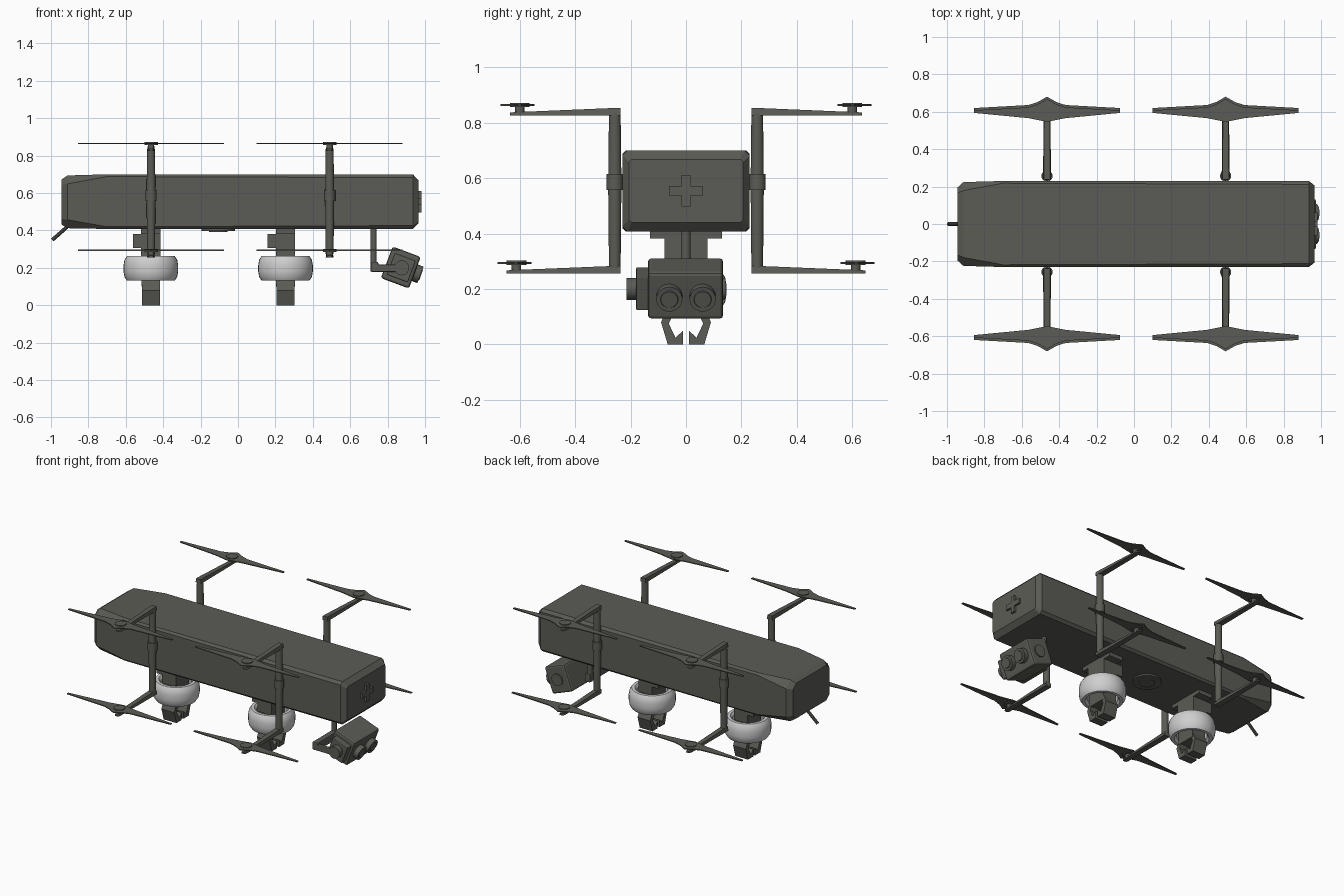
import bpy, bmesh, math
from mathutils import Matrix, Vector

if "Cube" in bpy.data.objects:
    bpy.data.objects.remove(bpy.data.objects["Cube"])


def material(name, rgb):
    m = bpy.data.materials.new(name)
    m.diffuse_color = (*rgb, 1)
    m.use_nodes = True
    m.node_tree.nodes["Principled BSDF"].inputs["Base Color"].default_value = m.diffuse_color
    return m


DARK = material("dark olive grey", (0.105, 0.105, 0.092))
LIGHT = material("light grey", (0.62, 0.62, 0.62))


def finish(name, bm, mat=DARK, smooth=False, bevel=0):
    bmesh.ops.recalc_face_normals(bm, faces=bm.faces)
    me = bpy.data.meshes.new(name)
    bm.to_mesh(me)
    bm.free()
    me.materials.append(mat)
    ob = bpy.data.objects.new(name, me)
    bpy.context.collection.objects.link(ob)
    if bevel:
        mod = ob.modifiers.new("bevel", 'BEVEL')
        mod.width, mod.segments = bevel, 2
    if smooth:
        bpy.context.view_layer.objects.active = ob
        ob.select_set(True)
        bpy.ops.object.shade_smooth_by_angle(angle=math.radians(35))
        ob.select_set(False)
    return ob


def box(name, lo, hi, bevel=0, matrix=Matrix()):
    lo, hi = Vector(lo), Vector(hi)
    bm = bmesh.new()
    bmesh.ops.create_cube(bm, size=1)
    for v in bm.verts:
        v.co = (lo + hi) / 2 + Vector(a * b for a, b in zip(v.co, hi - lo))
    bm.transform(matrix)
    return finish(name, bm, bevel=bevel)


def rod(name, a, b, r1, r2=None, sides=20, matrix=Matrix()):
    a, b = Vector(a), Vector(b)
    bm = bmesh.new()
    bmesh.ops.create_cone(bm, cap_ends=True, segments=sides, radius1=r1,
                          radius2=r1 if r2 is None else r2, depth=(b - a).length)
    turn = (b - a).to_track_quat('Z', 'Y').to_matrix().to_4x4()
    bm.transform(matrix @ Matrix.Translation((a + b) / 2) @ turn)
    return finish(name, bm, smooth=True)


def loft(name, rings, closed=False, mat=DARK, smooth=False):
    """Skin a list of equal-length point rings."""
    bm = bmesh.new()
    rows = [[bm.verts.new(p) for p in ring] for ring in rings]
    n = len(rows[0])
    pairs = list(zip(rows, rows[1:])) + ([(rows[-1], rows[0])] if closed else [])
    for r, s in pairs:
        for i in range(n):
            bm.faces.new((r[i], r[(i + 1) % n], s[(i + 1) % n], s[i]))
    if not closed:
        bm.faces.new(rows[0])
        bm.faces.new(rows[-1])
    return finish(name, bm, mat, smooth)


# Fuselage: chamfered box sections along x (x, half width, bottom, top, chamfer)
def section(x, w, z0, z1, c):
    return [(x, w, z0 + c), (x, w, z1 - c), (x, w - c, z1), (x, c - w, z1),
            (x, -w, z1 - c), (x, -w, z0 + c), (x, c - w, z0), (x, w - c, z0)]


loft("fuselage", [section(-0.944, 0.195, 0.432, 0.672, 0.03),
                  section(-0.912, 0.224, 0.412, 0.694, 0.045),
                  section(-0.70, 0.230, 0.408, 0.70, 0.012),
                  section(0.935, 0.230, 0.408, 0.70, 0.018),
                  section(0.966, 0.206, 0.44, 0.668, 0.01)])
box("nose_cross_horizontal", (0.96, -0.061, 0.538), (0.98, 0.061, 0.572))
box("nose_cross_vertical", (0.96, -0.016, 0.497), (0.98, 0.016, 0.612))
rod("tail_antenna", (-0.915, 0, 0.418), (-0.993, 0, 0.349), 0.01, sides=10)
rod("belly_sensor", (-0.105, 0, 0.41), (-0.105, 0, 0.398), 0.09, sides=32)
rod("belly_sensor_lens", (-0.105, 0, 0.40), (-0.105, 0, 0.393), 0.05, sides=24)

# Rotor blade outline: (along x, outward from the body)
BLADE = [(-0.39, 0.008), (-0.1, 0.024), (-0.05, 0.04), (0, 0.069), (0.05, 0.04), (0.1, 0.024),
         (0.39, 0.008), (0.39, -0.006), (0.1, -0.034), (0, -0.054), (-0.1, -0.034), (-0.39, -0.006)]

# Four masts, each with an upper and a lower rotor arm
for x in (-0.465, 0.49):
    for s in (-1, 1):
        y = s * 0.257
        rod("mast_upper", (x, y, 0.58), (x, y, 0.835), 0.024, 0.021)
        rod("mast_lower", (x, y, 0.275), (x, y, 0.58), 0.021, 0.024)
        rod("mast_collar", (x, y, 0.558), (x, y, 0.615), 0.03)
        for z, out in ((0.826, 0.60), (0.256, 0.612)):
            def arm_end(yy, w, h):
                return [(x - w, s * yy, z), (x + w, s * yy, z),
                        (x + w * 0.8, s * yy, z + h), (x - w * 0.8, s * yy, z + h)]
            loft("rotor_arm", [arm_end(0.237, 0.021, 0.027), arm_end(0.265, 0.021, 0.027),
                               arm_end(out + 0.02, 0.018, 0.012),
                               arm_end(out + 0.035, 0.011, 0.011)])
            rod("rotor_shaft", (x, s * out, z + 0.005), (x, s * out, z + 0.04), 0.017)
            rod("rotor_hub", (x, s * out, z + 0.03), (x, s * out, z + 0.046), 0.036)
            loft("rotor_blades", [[(x + a, s * (out + b), z + h) for a, b in BLADE]
                                  for h in (0.035, 0.041)])

# Two grippers with light bumper rings
CLAW = [(0.068, 0.13), (0.09, 0.08), (0.066, 0.0), (0.01, 0.0), (0.01, 0.05),
        (0.038, 0.024), (0.062, 0.075), (0.035, 0.13)]
RING = [(0.095, 0.15), (0.108, 0.132), (0.128, 0.132), (0.141, 0.152), (0.146, 0.18),
        (0.146, 0.215), (0.141, 0.243), (0.128, 0.263), (0.108, 0.263), (0.095, 0.245)]
for x in (-0.466, 0.254):
    box("gripper_mount", (x - 0.052, -0.13, 0.382), (x + 0.052, 0.13, 0.41))
    box("gripper_neck", (x - 0.052, -0.077, 0.25), (x + 0.052, 0.077, 0.39))
    for s in (-1, 1):
        box("gripper_side_lug", (x - 0.095, s * 0.056 - 0.021, 0.307),
            (x - 0.05, s * 0.056 + 0.021, 0.382))
        loft("gripper_claw", [[(x + d, s * a, b) for a, b in CLAW] for d in (-0.048, 0.048)])
    box("gripper_core", (x - 0.05, -0.068, 0.10), (x + 0.05, 0.068, 0.26))
    loft("bumper_ring", [[(x + r * math.cos(t), r * math.sin(t), z) for r, z in RING]
                         for t in (i * math.tau / 32 for i in range(32))],
         closed=True, mat=LIGHT, smooth=True)

# Camera gimbal: mast under the nose, yoke to the front side, tilted camera head
rod("gimbal_mast", (0.725, 0, 0.41), (0.725, 0, 0.18), 0.016)
box("gimbal_yoke", (0.71, -0.215, 0.178), (0.75, 0.02, 0.232), 0.006)
box("gimbal_arm", (0.71, -0.215, 0.178), (0.88, -0.188, 0.218), 0.006)
HEAD = Matrix.Translation((0.875, 0, 0.2)) @ Matrix.Rotation(math.radians(20.5), 4, 'Y')
box("camera_head", (-0.085, -0.137, -0.09), (0.075, 0.134, 0.09), 0.012, HEAD)
box("camera_side_plate", (-0.062, -0.18, -0.062), (0.058, -0.13, 0.062), 0.005, HEAD)
rod("tilt_motor", (0, -0.215, 0), (0, -0.17, 0), 0.04, matrix=HEAD)
rod("tilt_bearing", (0, 0.13, 0), (0, 0.142, 0), 0.04, matrix=HEAD)
for y in (-0.06, 0.06):
    rod("camera_lens_barrel", (0.07, y, 0), (0.107, y, 0), 0.047, sides=28, matrix=HEAD)
    rod("camera_lens_glass", (0.1, y, 0), (0.111, y, 0), 0.036, 0.03, sides=28, matrix=HEAD)
